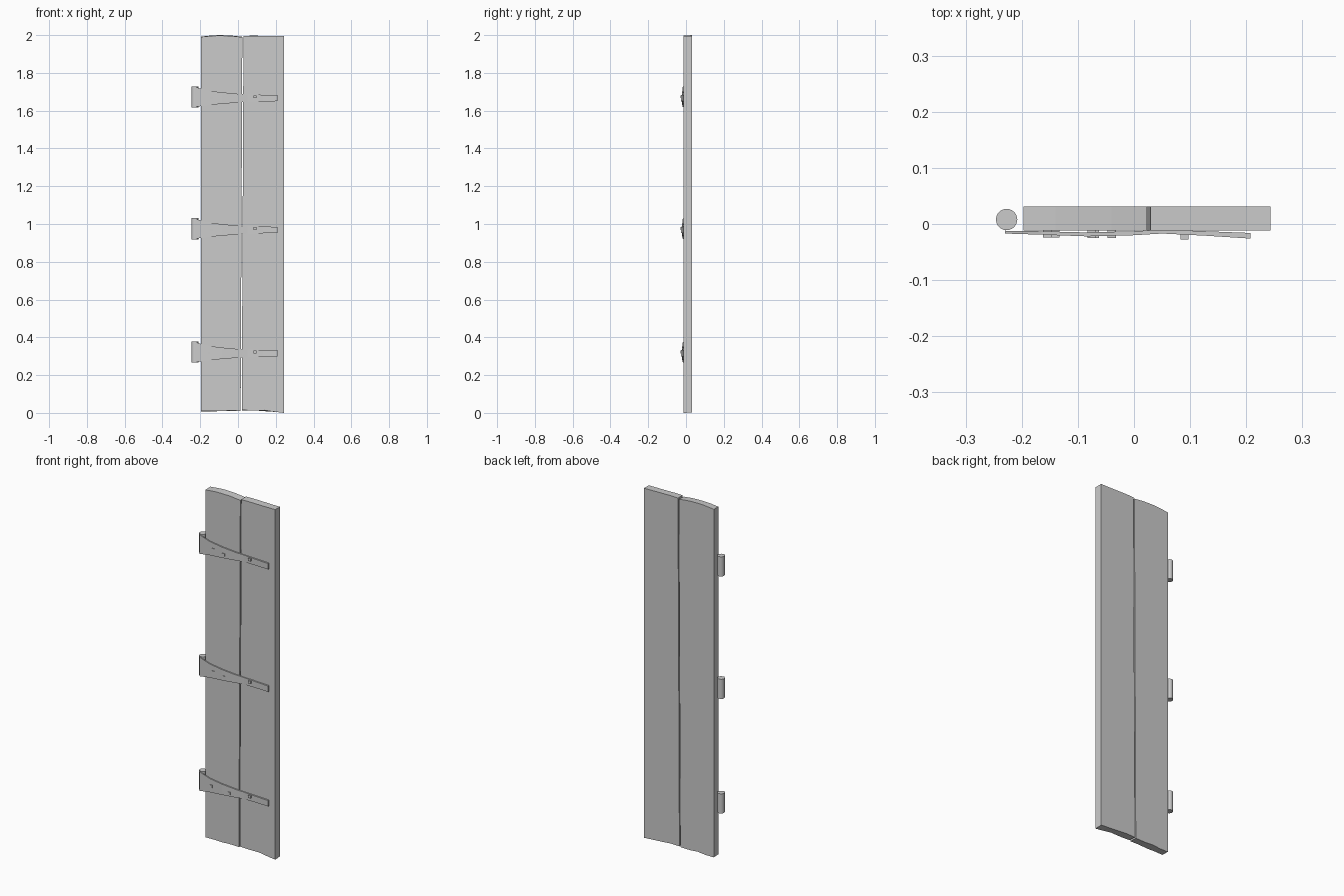
import bpy, bmesh

if "Cube" in bpy.data.objects:
    bpy.data.objects.remove(bpy.data.objects["Cube"])


def mesh_object(name, bm):
    bmesh.ops.recalc_face_normals(bm, faces=bm.faces[:])
    me = bpy.data.meshes.new(name)
    bm.to_mesh(me)
    bm.free()
    ob = bpy.data.objects.new(name, me)
    bpy.context.collection.objects.link(ob)
    return ob


def loft(name, rings):
    """Skin a row of four-cornered cross-sections and cap both ends."""
    bm = bmesh.new()
    vs = [[bm.verts.new(p) for p in r] for r in rings]
    for a, b in zip(vs, vs[1:]):
        for i in range(4):
            j = (i + 1) % 4
            bm.faces.new((a[i], a[j], b[j], b[i]))
    bm.faces.new(vs[0])
    bm.faces.new(vs[-1])
    return mesh_object(name, bm)


def plank(name, columns):
    """Columns: x bottom, x top, front bottom/top z, back bottom/top z."""
    loft(name, [[(xb, -0.012, fb), (xt, -0.012, ft),
                 (xt, 0.031, bt), (xb, 0.031, bb)]
                for xb, xt, fb, ft, bb, bt in columns])


# worn planks with uneven sawn ends
plank("left_plank", [
    (-0.197, -0.197, 0.010, 1.990, 0.008, 1.992),
    (-0.145, -0.140, 0.011, 1.996, 0.008, 1.998),
    (-0.095, -0.100, 0.009, 1.997, 0.013, 2.000),
    (-0.050, -0.040, 0.012, 1.996, 0.009, 1.998),
    (0.014, 0.023, 0.011, 1.989, 0.010, 1.991)])
plank("right_plank", [
    (0.020, 0.029, 0.015, 1.995, 0.013, 1.996),
    (0.080, 0.080, 0.013, 1.996, 0.014, 1.997),
    (0.140, 0.150, 0.014, 1.995, 0.009, 1.996),
    (0.200, 0.200, 0.005, 1.995, 0.005, 1.995),
    (0.243, 0.243, 0.000, 1.995, 0.002, 1.995)])

# strap profile: x, front y, back y, lower z, upper z (relative to hinge centre)
STRAP = [(-0.230, -0.017, -0.012, -0.054, 0.054),
         (-0.165, -0.019, -0.013, -0.044, 0.034),
         (-0.085, -0.022, -0.015, -0.037, 0.024),
         (0.000, -0.020, -0.013, -0.030, 0.016),
         (0.050, -0.017, -0.010, -0.026, 0.013),
         (0.130, -0.021, -0.013, -0.024, 0.011),
         (0.208, -0.026, -0.016, -0.023, 0.010)]


def box(name, centre, size):
    bm = bmesh.new()
    bmesh.ops.create_cube(bm, size=1)
    for v in bm.verts:
        v.co = [c + s * p for c, s, p in zip(centre, size, v.co)]
    mesh_object(name, bm)


# hinges: barrel, tapered strap and nails
for label, z, nail_xs in (("top", 1.673, (-0.14, -0.075)),
                          ("middle", 0.975, (-0.14, -0.07)),
                          ("bottom", 0.322, (-0.155, -0.04))):
    loft(label + "_hinge_strap", [[(x, yf, z + lo), (x, yf, z + hi),
                                   (x, yb, z + hi), (x, yb, z + lo)]
                                  for x, yf, yb, lo, hi in STRAP])
    bpy.ops.mesh.primitive_cylinder_add(vertices=24, radius=0.019, depth=0.112,
                                        location=(-0.227, 0.008, z))
    barrel = bpy.context.object
    barrel.name = label + "_hinge_barrel"
    bpy.ops.object.shade_smooth_by_angle()
    for i, (x, dz, front) in enumerate(((nail_xs[0], -0.006, -0.024),
                                        (nail_xs[1], -0.016, -0.025),
                                        (0.09, 0.001, -0.028))):
        box(f"{label}_nail_{i + 1}", (x, front / 2 - 0.005, z + dz),
            (0.015, -front - 0.010, 0.015))
